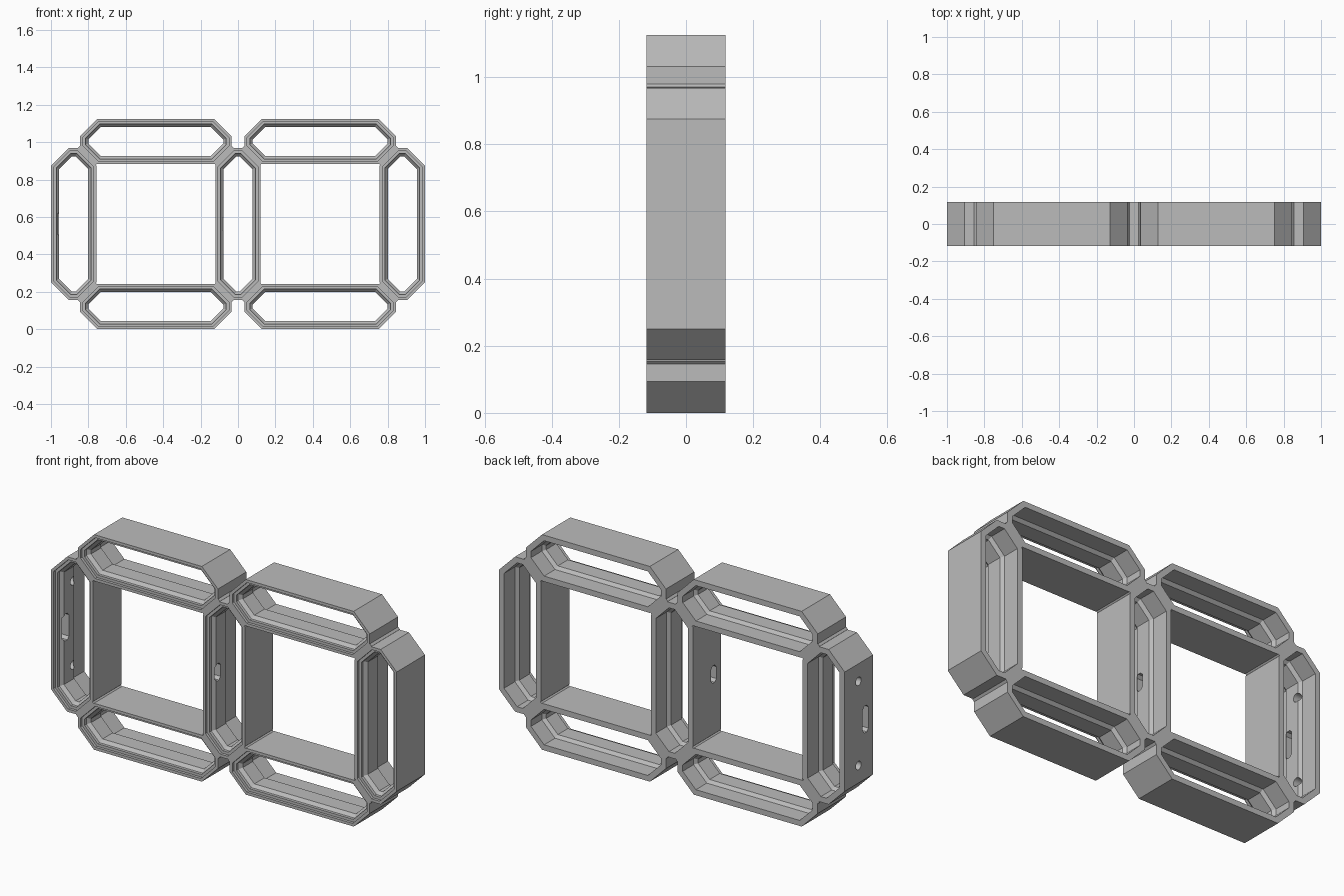
import bpy, bmesh, math
from mathutils import Matrix, Vector

cube = bpy.data.objects.get("Cube")
if cube:
    bpy.data.objects.remove(cube, do_unlink=True)

GREY = (0.5, 0.5, 0.5, 1)
grey = bpy.data.materials.new("plain grey")
grey.use_nodes = True
grey.diffuse_color = GREY
grey.node_tree.nodes["Principled BSDF"].inputs["Base Color"].default_value = GREY

FRONT, BACK = -0.117, 0.117
LONG, SHORT, CHAMFER = 0.405, 0.1215, 0.093
MID_Z, TOP_Z, LOW_Z = 0.5625, 1.0035, 0.1215
CELL_X, SIDE_X = 0.439, 0.8785

# Wall section: (inset from the outline, depth)
WALL = [(0, FRONT), (0.015, FRONT), (0.015, -0.103), (0.029, -0.103), (0.029, -0.088),
        (0.044, -0.072), (0.044, 0.012), (0.029, 0.027), (0.029, BACK), (0, BACK)]


def octagon(hw, hh, cut, inset=0):
    """Corners of a chamfered rectangle, moved inward by inset."""
    cut -= inset * (2 - math.sqrt(2))
    hw, hh = hw - inset, hh - inset
    pts = []
    for sx, sz in ((1, 1), (-1, 1), (-1, -1), (1, -1)):
        a, b = (sx * hw, sz * (hh - cut)), (sx * (hw - cut), sz * hh)
        pts += [a, b] if sx * sz > 0 else [b, a]
    return pts


def finish(bm, name):
    bmesh.ops.recalc_face_normals(bm, faces=bm.faces)
    mesh = bpy.data.meshes.new(name)
    bm.to_mesh(mesh)
    bm.free()
    mesh.materials.append(grey)
    obj = bpy.data.objects.new(name, mesh)
    bpy.context.scene.collection.objects.link(obj)
    return obj


def cell(name, x, z, hw, hh):
    """Eight-sided ring swept from the wall section."""
    bm = bmesh.new()
    loops = [[bm.verts.new((x + px, y, z + pz)) for px, pz in octagon(hw, hh, CHAMFER, d)]
             for d, y in WALL]
    for i, a in enumerate(loops):
        b = loops[(i + 1) % len(loops)]
        for j in range(8):
            k = (j + 1) % 8
            bm.faces.new((a[j], a[k], b[k], b[j]))
    return finish(bm, name)


def add_slot(bm, x, y, z, half_y, half_z):
    """Chamfered slot prism running along x."""
    ends = [[bm.verts.new((x + dx, y + py, z + pz)) for py, pz in octagon(half_y, half_z, 0.014)]
            for dx in (-0.06, 0.06)]
    for end in ends:
        bm.faces.new(end)
    for j in range(8):
        k = (j + 1) % 8
        bm.faces.new((ends[0][j], ends[0][k], ends[1][k], ends[1][j]))


def cut(obj, bm, name):
    cutter = finish(bm, name)
    cutter.hide_render = True
    cutter.hide_viewport = True
    cutter.display_type = 'WIRE'
    mod = obj.modifiers.new("openings", 'BOOLEAN')
    mod.operation = 'DIFFERENCE'
    mod.solver = 'EXACT'
    mod.object = cutter


# Upright cells
right_cell = cell("right_cell", -SIDE_X, MID_Z, SHORT, LONG)
middle_cell = cell("middle_cell", 0, MID_Z, SHORT, LONG)
cell("left_cell", SIDE_X, MID_Z, SHORT, LONG)

# Lying cells above and below the square windows
for side, x in (("right", -CELL_X), ("left", CELL_X)):
    cell("upper_" + side + "_cell", x, TOP_Z, LONG, SHORT)
    cell("lower_" + side + "_cell", x, LOW_Z, LONG, SHORT)

# Diagonal joints between neighbouring cells
bm = bmesh.new()
for wx in (-CELL_X, CELL_X):
    for sx in (-1, 1):
        for sz in (-1, 1):
            pos = Vector((wx + sx * 0.364, 0, MID_Z + sz * 0.366))
            turn = Matrix.Rotation(-sx * sz * math.pi / 4, 4, 'Y')
            size = Matrix.Diagonal((0.132, BACK - FRONT, 0.014, 1))
            bmesh.ops.create_cube(bm, size=1, matrix=Matrix.Translation(pos) @ turn @ size)
finish(bm, "diagonal_joints")

# Cable slot and two screw holes through the outer wall
bm = bmesh.new()
add_slot(bm, -1, -0.055, MID_Z, 0.024, 0.07)
for dz in (-0.22, 0.22):
    place = Matrix.Translation((-1, 0.003, MID_Z + dz)) @ Matrix.Rotation(math.pi / 2, 4, 'Y')
    bmesh.ops.create_cone(bm, cap_ends=True, segments=24, radius1=0.022, radius2=0.022,
                          depth=0.12, matrix=place)
cut(right_cell, bm, "outer_wall_cutter")

# Cable slot through the wall between window and middle cell
bm = bmesh.new()
add_slot(bm, -0.1, -0.055, MID_Z, 0.022, 0.045)
cut(middle_cell, bm, "middle_wall_cutter")
